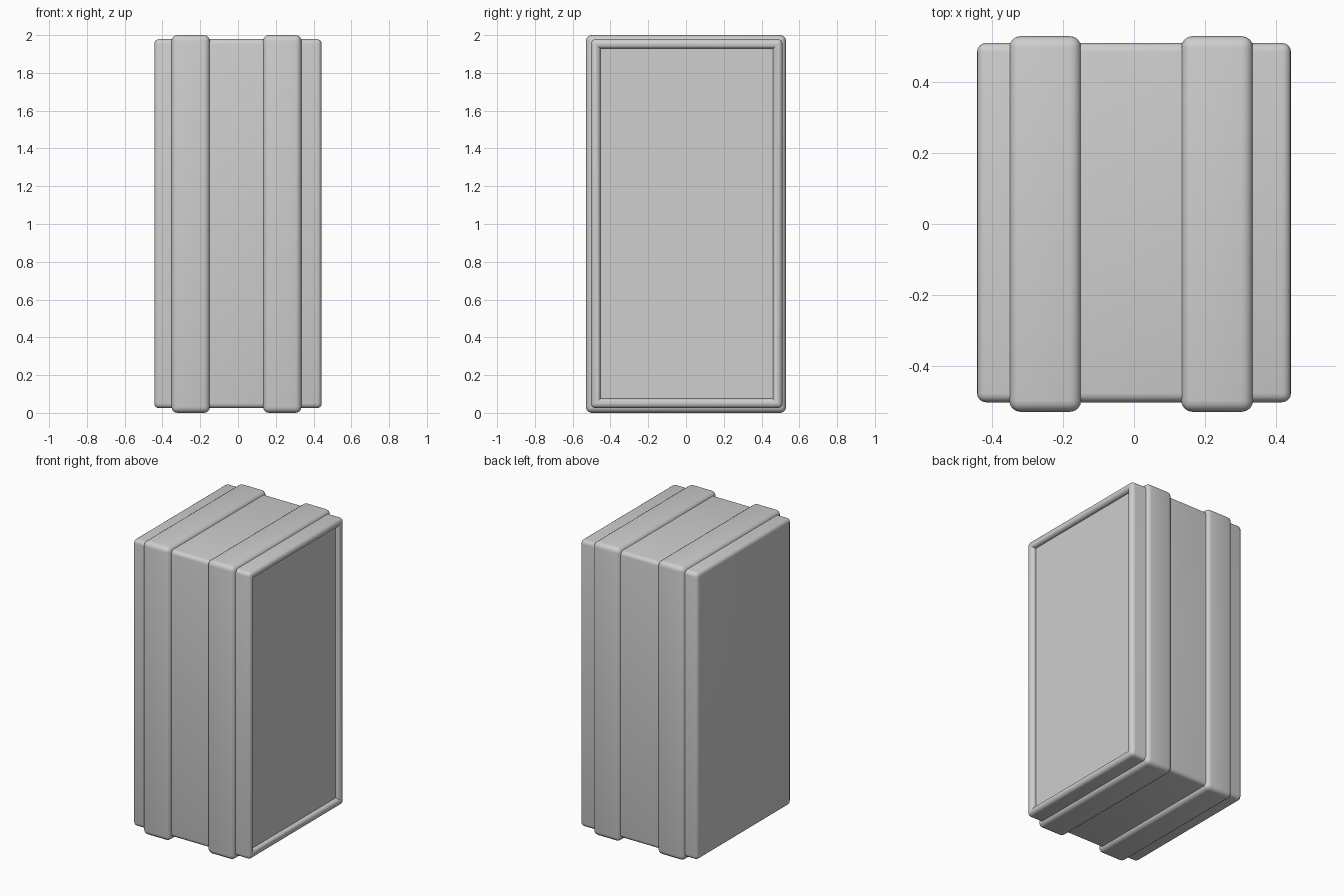
import bpy, bmesh
from mathutils import Matrix, Vector

if "Cube" in bpy.data.objects:
    bpy.data.objects.remove(bpy.data.objects["Cube"])

grey = bpy.data.materials.new("plain_grey")
grey.diffuse_color = (0.62, 0.62, 0.62, 1)
grey.use_nodes = True
grey.node_tree.nodes["Principled BSDF"].inputs["Base Color"].default_value = grey.diffuse_color


def rounded_box(name, lo, hi, radius, recess=None):
    """Box with rounded edges; recess=(rim width, depth) sinks its right face."""
    lo, hi = Vector(lo), Vector(hi)
    bm = bmesh.new()
    bmesh.ops.create_cube(bm, size=1, matrix=Matrix.Translation((lo + hi) / 2)
                          @ Matrix.Diagonal((*(hi - lo), 1)))
    edges = list(bm.edges)
    if recess:
        width, depth = recess
        right = max(bm.faces, key=lambda f: f.calc_center_median().x)
        bmesh.ops.inset_region(bm, faces=[right], thickness=width)
        rim = list(right.edges)
        new = bmesh.ops.extrude_face_region(bm, geom=[right])["geom"]
        moved = [v for v in new if isinstance(v, bmesh.types.BMVert)]
        bmesh.ops.translate(bm, verts=moved, vec=(-depth, 0, 0))
        if right.is_valid:
            bmesh.ops.delete(bm, geom=[right], context='FACES_ONLY')
        # round the twelve box edges and the inner lip of the rim
        inside = [v for v in bm.verts
                  if abs(v.co.y - lo.y) > 1e-4 and abs(v.co.y - hi.y) > 1e-4]
        edges = [e for e in bm.edges if not any(v in inside for v in e.verts)]
        edges += [e for e in bm.edges if all(abs(v.co.x - hi.x) < 1e-4
                  and v in inside for v in e.verts)]
    bmesh.ops.bevel(bm, geom=edges, offset=radius, segments=4, profile=0.5,
                    affect='EDGES', clamp_overlap=True)
    bmesh.ops.recalc_face_normals(bm, faces=bm.faces)
    me = bpy.data.meshes.new(name)
    bm.to_mesh(me)
    bm.free()
    me.materials.append(grey)
    ob = bpy.data.objects.new(name, me)
    bpy.context.collection.objects.link(ob)
    bpy.ops.object.select_all(action='DESELECT')
    ob.select_set(True)
    bpy.context.view_layer.objects.active = ob
    bpy.ops.object.shade_smooth_by_angle(angle=0.6)
    return ob


# main block with a sunken panel on its right side
rounded_box("case_body", (-0.443, -0.503, 0.025), (0.443, 0.511, 1.979), 0.029, (0.072, 0.03))

# two raised bands wrapped around the block
for name, x0, x1 in (("left_band", -0.352, -0.149), ("right_band", 0.133, 0.336)):
    rounded_box(name, (x0, -0.53, 0.0), (x1, 0.53, 2.0), 0.032)
